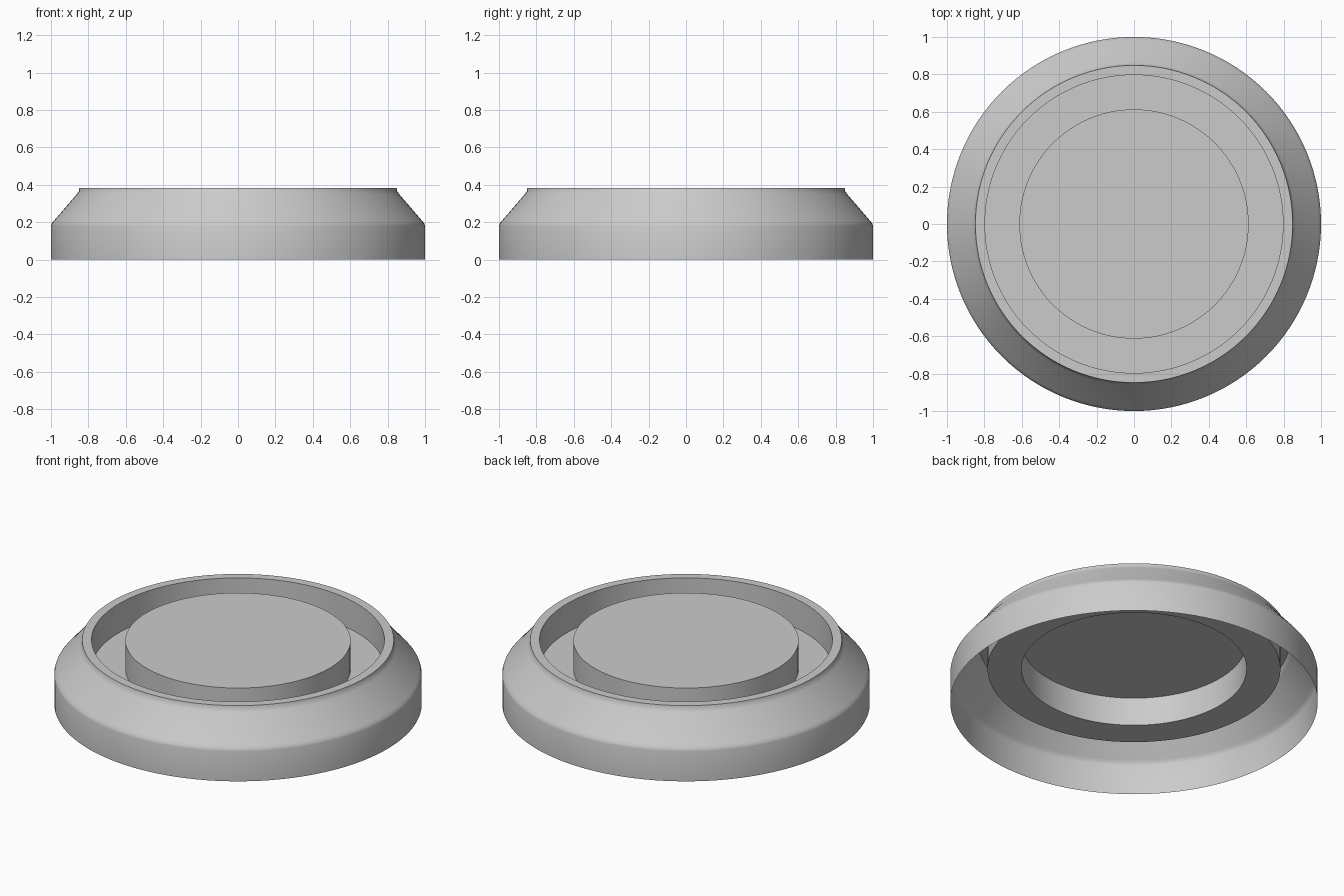
import bpy, bmesh, math
from mathutils import Vector

if "Cube" in bpy.data.objects:
    bpy.data.objects.remove(bpy.data.objects["Cube"])

# Thin-shell profile (radius, height), from the open bottom edge to the centre
profile = [
    (1.0, 0.0), (1.0, 0.18), (0.996, 0.193), (0.985, 0.207),   # skirt, softened shoulder
    (0.862, 0.350), (0.851, 0.366), (0.848, 0.384),            # sloped flank, lip
    (0.797, 0.384), (0.797, 0.21),                             # rim and groove wall
    (0.613, 0.21), (0.613, 0.38), (0.0, 0.38),                 # groove floor, raised disc
]

# Revolve the profile
bm = bmesh.new()
verts = [bm.verts.new((r, 0, z)) for r, z in profile]
edges = [bm.edges.new(pair) for pair in zip(verts, verts[1:])]
bmesh.ops.spin(bm, geom=verts + edges, cent=Vector((0, 0, 0)), axis=Vector((0, 0, 1)),
               angle=math.tau, steps=128, use_duplicate=False)
bmesh.ops.remove_doubles(bm, verts=bm.verts[:], dist=1e-4)
bmesh.ops.recalc_face_normals(bm, faces=bm.faces[:])

# Upper side faces outward
disc_face = min(bm.faces, key=lambda f: f.calc_center_median().xy.length)
if disc_face.normal.z < 0:
    bmesh.ops.reverse_faces(bm, faces=bm.faces[:])

mesh = bpy.data.meshes.new("round_cap")
bm.to_mesh(mesh)
bm.free()
cap = bpy.data.objects.new("round_cap", mesh)
bpy.context.collection.objects.link(cap)

# Smooth walls, crisp rims
bpy.context.view_layer.objects.active = cap
cap.select_set(True)
bpy.ops.object.shade_smooth_by_angle(angle=math.radians(35))
